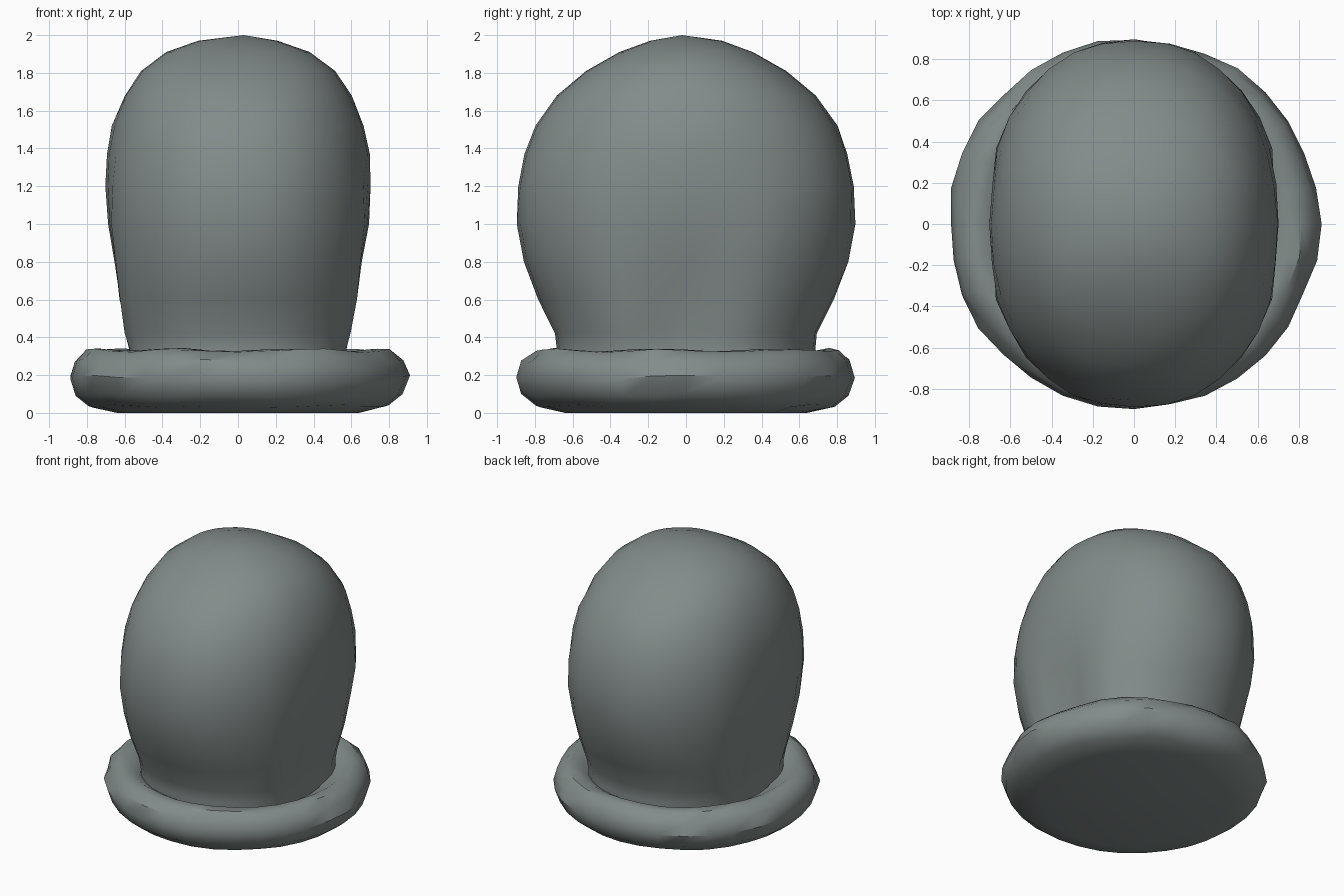
import bpy, math, random

if "Cube" in bpy.data.objects:
    bpy.data.objects.remove(bpy.data.objects["Cube"])
random.seed(4)

mat = bpy.data.materials.new("grey_green_stone")
mat.diffuse_color = (0.225, 0.262, 0.254, 1)
mat.use_nodes = True
mat.node_tree.nodes["Principled BSDF"].inputs["Base Color"].default_value = mat.diffuse_color
N = 32


def loft(name, rows, bottom_cap, top_cap):
    """Skin closed rings of N points, optionally capping the ends."""
    verts = [p for row in rows for p in row]
    faces = []
    for i in range(len(rows) - 1):
        for j in range(N):
            k = (j + 1) % N
            faces.append((i * N + j, i * N + k, (i + 1) * N + k, (i + 1) * N + j))
    if bottom_cap:
        faces.append(tuple(reversed(range(N))))
    if top_cap:
        verts.append((0.03, -0.02, 2.0))
        b = (len(rows) - 1) * N
        faces += [(b + j, b + (j + 1) % N, len(verts) - 1) for j in range(N)]
    me = bpy.data.meshes.new(name)
    me.from_pydata(verts, [], faces)
    me.materials.append(mat)
    ob = bpy.data.objects.new(name, me)
    bpy.context.collection.objects.link(ob)
    bpy.context.view_layer.objects.active = ob
    ob.select_set(True)
    bpy.ops.object.shade_smooth_by_angle(angle=math.radians(40))
    ob.select_set(False)
    return ob


def spow(v, e):
    return math.copysign(abs(v) ** e, v)


# Bulbous body: height, half width, half depth, side groove depth, groove half width
profile = [
    (0.22, 0.63, 0.69, 0.05, 0.24), (0.34, 0.63, 0.685, 0.07, 0.24),
    (0.42, 0.645, 0.695, 0.08, 0.21), (0.60, 0.675, 0.785, 0.09, 0.18),
    (0.80, 0.70, 0.855, 0.06, 0.22), (1.00, 0.72, 0.892, 0.03, 0.28),
    (1.20, 0.717, 0.892, 0.015, 0.35), (1.37, 0.695, 0.857, 0.0, 0.4),
    (1.52, 0.665, 0.80, 0, 1), (1.68, 0.60, 0.685, 0, 1),
    (1.81, 0.515, 0.53, 0, 1), (1.91, 0.38, 0.355, 0, 1), (1.97, 0.21, 0.19, 0, 1)]
rows = []
for z, a, b, groove, gw in profile:
    row = []
    for j in range(N):
        t = 2 * math.pi * j / N
        x, y = a * spow(math.cos(t), 0.93), b * spow(math.sin(t), 0.93)
        # pinch the flanks inward
        x -= math.copysign(groove * math.exp(-(y / gw) ** 4), x)
        w = 1 + random.uniform(-0.006, 0.006)
        row.append((x * w, y * w, z))
    rows.append(row)
loft("bulb_body", rows, False, True)

# Lumpy rounded base ring with a flat underside
ring = [(0.64, 0.0), (0.79, 0.035), (0.865, 0.095), (0.9, 0.19), (0.87, 0.275),
        (0.81, 0.33), (0.745, 0.335), (0.685, 0.30), (0.60, 0.25)]
rows = []
for i, (r, z) in enumerate(ring):
    row = []
    for j in range(N):
        t = 2 * math.pi * j / N
        lump = 0 if i == 0 else 0.008 * math.sin(7 * t + 0.5 * i) + random.uniform(-0.006, 0.006)
        row.append(((r + lump) * math.cos(t), (r + lump) * math.sin(t), z + lump * 0.8))
    rows.append(row)
loft("base_ring", rows, True, False)
